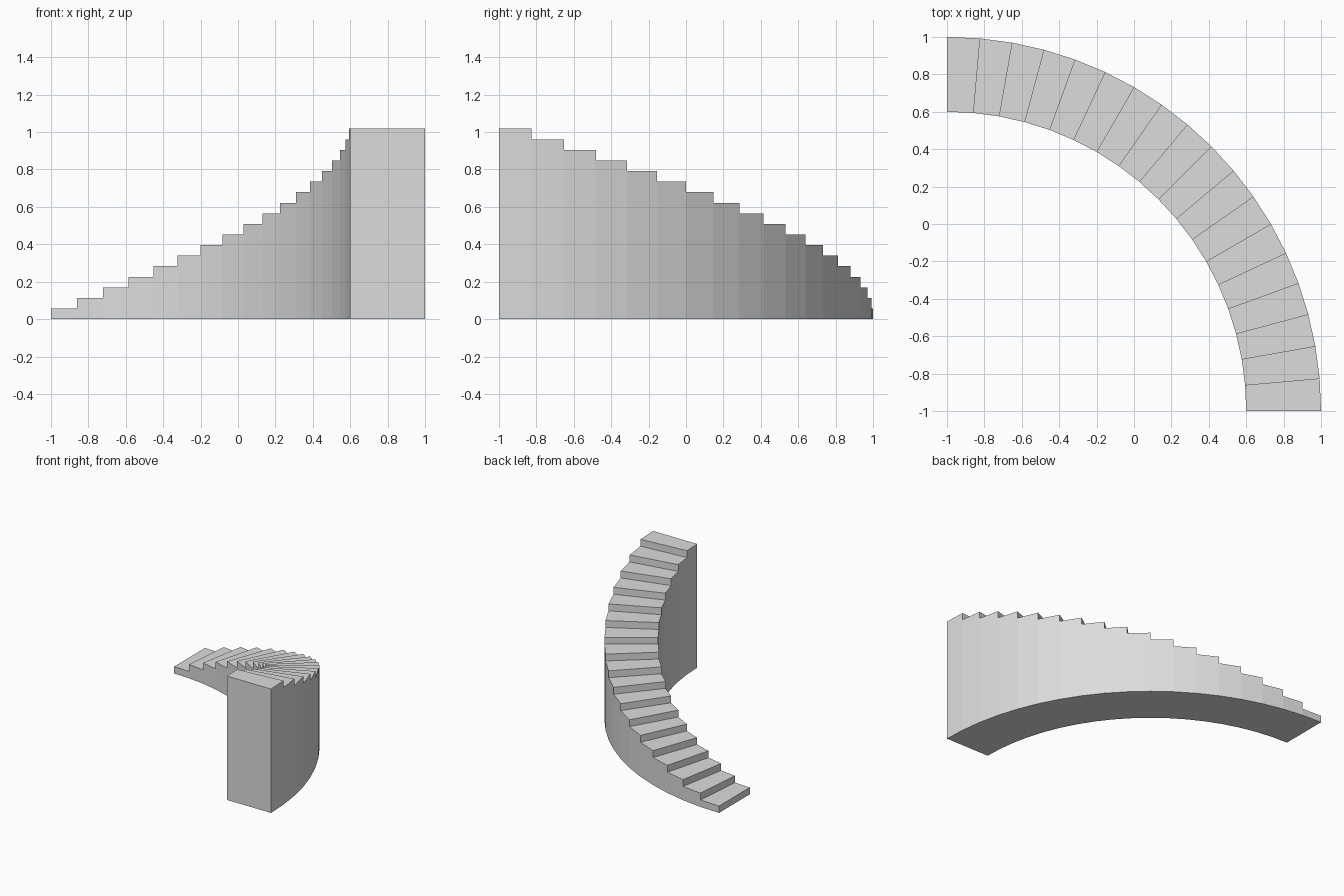
import bpy, bmesh, math

if "Cube" in bpy.data.objects:
    bpy.data.objects.remove(bpy.data.objects["Cube"])

STEPS = 18
HEIGHT = 1.018
R_OUT, R_IN = 2.0, 1.6
CX, CY = -1.0, -1.0          # centre of the quarter turn
rise = HEIGHT / STEPS

bm = bmesh.new()
cache = {}


def vert(r, i, level):
    """Shared vertex on radius r, at step line i and riser level."""
    key = (r, i, level)
    if key not in cache:
        a = math.radians(90) * (1 - i / STEPS)
        cache[key] = bm.verts.new((CX + r * math.cos(a), CY + r * math.sin(a), level * rise))
    return cache[key]


for i in range(STEPS):
    low, top, j = i, i + 1, i + 1
    # tread and underside
    for level in (top, 0):
        bm.faces.new([vert(R_IN, i, level), vert(R_OUT, i, level),
                      vert(R_OUT, j, level), vert(R_IN, j, level)])
    # riser
    bm.faces.new([vert(R_IN, i, low), vert(R_OUT, i, low),
                  vert(R_OUT, i, top), vert(R_IN, i, top)])
    # inner and outer walls, reaching the ground
    for r in (R_IN, R_OUT):
        loop = [vert(r, i, 0), vert(r, j, 0), vert(r, j, top), vert(r, i, top)]
        if low > 0:
            loop.append(vert(r, i, low))
        bm.faces.new(loop)

# tall end wall
bm.faces.new([vert(R_IN, STEPS, 0), vert(R_OUT, STEPS, 0),
              vert(R_OUT, STEPS, STEPS), vert(R_IN, STEPS, STEPS)])
bmesh.ops.recalc_face_normals(bm, faces=bm.faces[:])

mesh = bpy.data.meshes.new("curved_staircase")
bm.to_mesh(mesh)
bm.free()

grey = bpy.data.materials.new("light grey")
grey.diffuse_color = (0.72, 0.72, 0.72, 1)
grey.use_nodes = True
grey.node_tree.nodes["Principled BSDF"].inputs["Base Color"].default_value = grey.diffuse_color
mesh.materials.append(grey)
stairs = bpy.data.objects.new("curved_staircase", mesh)
bpy.context.collection.objects.link(stairs)
